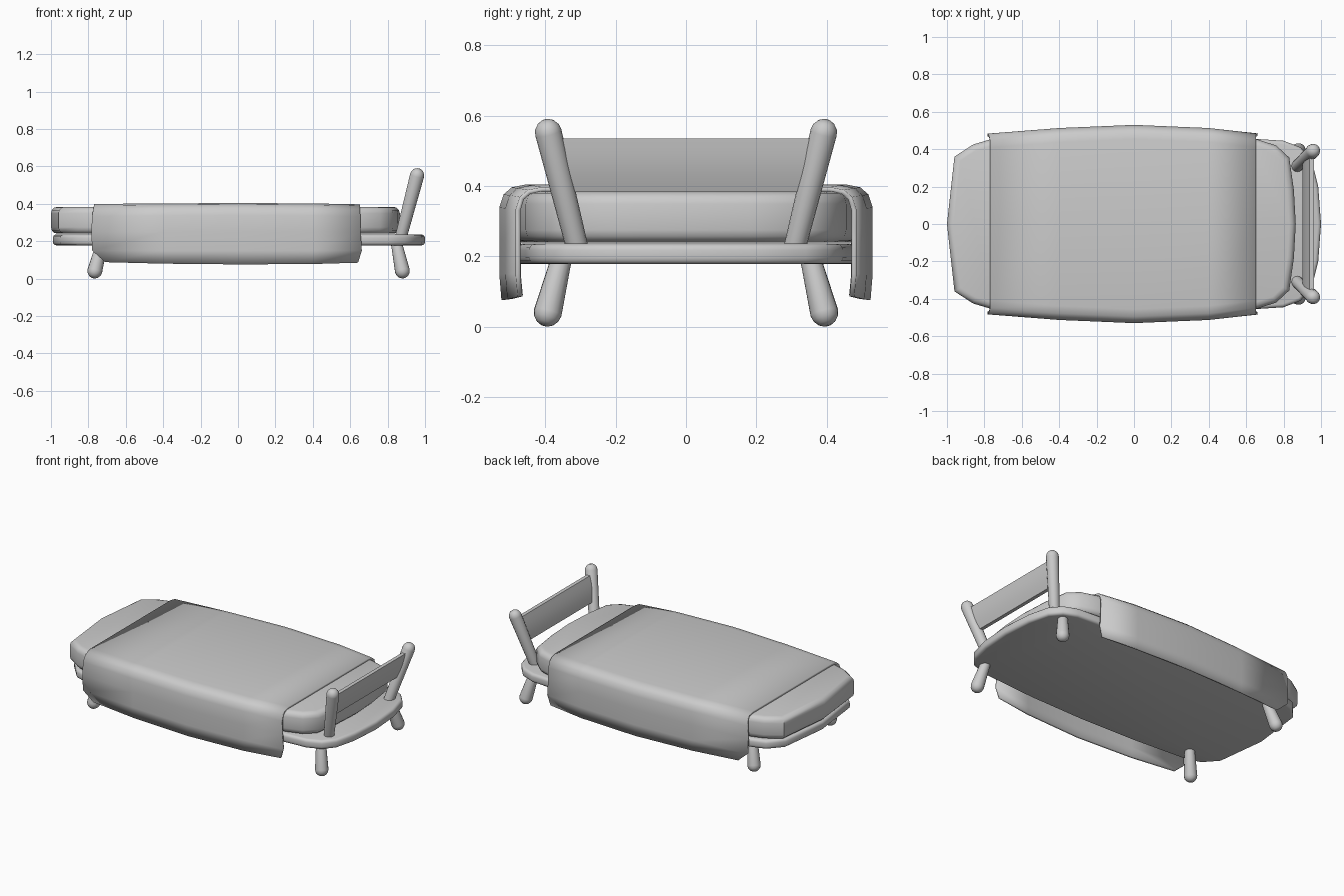
import bpy, bmesh, math
from mathutils import Vector

if "Cube" in bpy.data.objects:
    bpy.data.objects.remove(bpy.data.objects["Cube"])


def finish(name, bm, angle=40):
    me = bpy.data.meshes.new(name)
    bm.to_mesh(me)
    bm.free()
    ob = bpy.data.objects.new(name, me)
    bpy.context.collection.objects.link(ob)
    bpy.ops.object.select_all(action='DESELECT')
    bpy.context.view_layer.objects.active = ob
    ob.select_set(True)
    bpy.ops.object.shade_smooth_by_angle(angle=math.radians(angle))
    return ob


def slab(name, half, z0, z1, bevel):
    """Extruded plan outline, mirrored across y, with rounded rims."""
    pts = half + [(x, -y) for x, y in reversed(half) if y > 0]
    bm = bmesh.new()
    f = bm.faces.new([bm.verts.new((x, y, z0)) for x, y in pts])
    top = bmesh.ops.extrude_face_region(bm, geom=[f])["geom"]
    bmesh.ops.translate(bm, vec=(0, 0, z1 - z0),
                        verts=[v for v in top if isinstance(v, bmesh.types.BMVert)])
    bmesh.ops.recalc_face_normals(bm, faces=bm.faces)
    rims = [e for e in bm.edges if abs(e.verts[0].co.z - e.verts[1].co.z) < 1e-5]
    bmesh.ops.bevel(bm, geom=rims, offset=bevel, segments=3, profile=0.5, affect='EDGES')
    return finish(name, bm)


def peg(name, root, tip, r0, r1, sides=16):
    """Tapered round rod with a domed tip."""
    root, tip = Vector(root), Vector(tip)
    length = (tip - root).length
    rot = (tip - root).to_track_quat('Z', 'Y')
    prof = [(r0, 0)] + [(r1 * math.cos(a), length - r1 + r1 * math.sin(a))
                        for a in (math.radians(d) for d in (0, 25, 50, 72))]
    bm = bmesh.new()
    rings = [[bm.verts.new(root + rot @ Vector((r * math.cos(t), r * math.sin(t), z)))
              for t in (2 * math.pi * k / sides for k in range(sides))] for r, z in prof]
    for a, b in zip(rings, rings[1:]):
        for k in range(sides):
            n = (k + 1) % sides
            bm.faces.new((a[k], a[n], b[n], b[k]))
    bm.faces.new(rings[0][::-1])
    bm.faces.new(rings[-1])
    return finish(name, bm)


# Base board and mattress
slab("base_board", [(-0.99, 0), (-0.95, 0.33), (-0.87, 0.42), (-0.77, 0.45), (-0.4, 0.475),
                    (0, 0.485), (0.4, 0.475), (0.65, 0.455), (0.8, 0.445), (0.89, 0.41),
                    (0.95, 0.34), (0.985, 0.2), (1.0, 0)], 0.178, 0.236, 0.018)
slab("mattress", [(-1.0, 0), (-0.96, 0.36), (-0.86, 0.425), (-0.77, 0.452), (-0.4, 0.485),
                  (0, 0.503), (0.4, 0.485), (0.65, 0.455), (0.76, 0.42), (0.83, 0.355),
                  (0.855, 0.18), (0.865, 0)], 0.24, 0.384, 0.035)

# Draped blanket: cross-section lofted along x, with shaped end hems
stations = [(-0.77, 0.483, 0.399, 0.088), (-0.4, 0.513, 0.402, 0.08), (0, 0.53, 0.404, 0.076),
            (0.4, 0.513, 0.402, 0.078), (0.652, 0.484, 0.397, 0.085)]
left_hem = [0, 0, 0, -0.004, -0.01, -0.014, -0.01, 0.06]
right_hem = [0, 0, 0, 0.001, 0.002, 0.004, 0.01, -0.01]
bm = bmesh.new()
rows = []
for i, (x, w, t, b) in enumerate(stations):
    half = [(0, t), (w - 0.075, t), (w - 0.035, t - 0.008), (w - 0.012, t - 0.028),
            (w, t - 0.065), (w, 0.25), (w, 0.15), (w - 0.006, b)]
    hem = left_hem if i == 0 else right_hem if i == 4 else [0] * 8
    sec = [(x + h, y, z) for h, (y, z) in zip(hem, half)]
    rows.append([bm.verts.new(p) for p in
                 [(px, -y, z) for px, y, z in reversed(sec)] + sec[1:]])
for a, b in zip(rows, rows[1:]):
    for j in range(len(a) - 1):
        bm.faces.new((a[j], b[j], b[j + 1], a[j + 1]))
blanket = finish("blanket", bm)
sol = blanket.modifiers.new("thickness", 'SOLIDIFY')
sol.thickness = 0.014
sol.offset = -1

# Splayed legs and headboard posts
for s, side in ((-1, "front"), (1, "back")):
    peg("foot_leg_" + side, (-0.725, s * 0.352, 0.2), (-0.775, s * 0.402, 0.003), 0.029, 0.04)
    peg("head_leg_" + side, (0.845, s * 0.352, 0.2), (0.887, s * 0.402, 0.003), 0.029, 0.04)
    peg("head_post_" + side, (0.868, s * 0.305, 0.21), (0.967, s * 0.4, 0.588), 0.031, 0.038)

# Headboard panel: leaning lens-shaped section between the posts
bm = bmesh.new()
front, back = [], []
for k in range(7):
    u = k / 6
    bulge = 0.012 + 0.006 * math.sin(math.pi * u)
    x, z = 0.912 + 0.038 * u, 0.383 + 0.152 * u
    front.append((x - bulge, z))
    back.append((x + bulge, z))
loop = front + back[::-1]
ends = [[bm.verts.new((x, s * (0.345 + 0.25 * (z - 0.383)), z)) for x, z in loop] for s in (-1, 1)]
for k in range(len(loop)):
    n = (k + 1) % len(loop)
    bm.faces.new((ends[0][k], ends[0][n], ends[1][n], ends[1][k]))
for e in ends:
    bm.faces.new(e)
bmesh.ops.recalc_face_normals(bm, faces=bm.faces)
finish("headboard_panel", bm)
